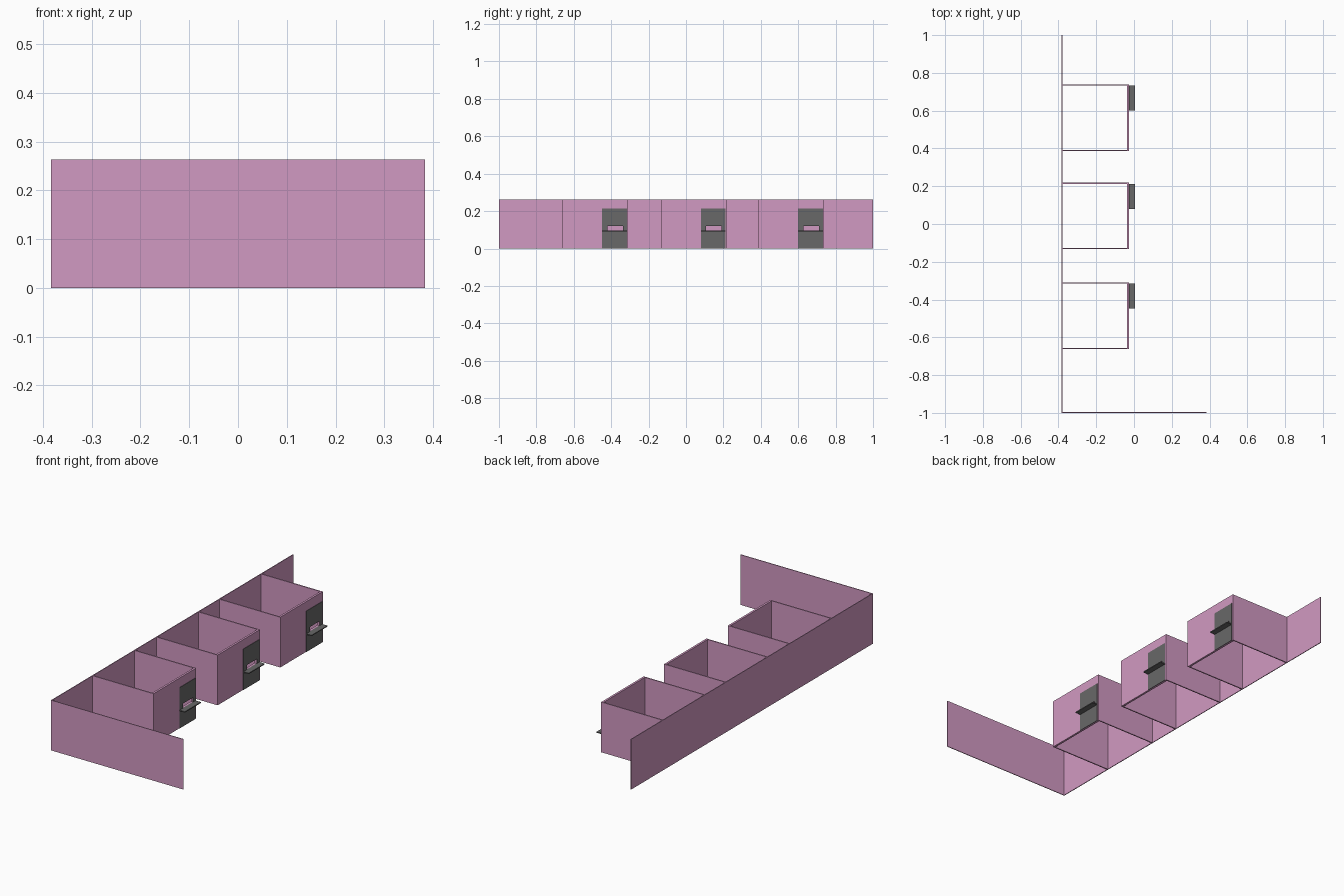
import bpy, bmesh

if "Cube" in bpy.data.objects:
    bpy.data.objects.remove(bpy.data.objects["Cube"])

H = 0.263                      # wall height
BACK = -0.383                  # outer face of the long wall
FRONT = -0.026                 # outer face of the booth fronts

pink = bpy.data.materials.new("pink_wall")
pink.diffuse_color = (0.64, 0.32, 0.54, 1)
pink.use_nodes = True
pink.node_tree.nodes["Principled BSDF"].inputs["Base Color"].default_value = pink.diffuse_color
grey = bpy.data.materials.new("dark_grey")
grey.diffuse_color = (0.14, 0.14, 0.14, 1)
grey.use_nodes = True
grey.node_tree.nodes["Principled BSDF"].inputs["Base Color"].default_value = grey.diffuse_color


def finish(name, bm, mat):
    bmesh.ops.recalc_face_normals(bm, faces=bm.faces)
    mesh = bpy.data.meshes.new(name)
    bm.to_mesh(mesh)
    bm.free()
    mesh.materials.append(mat)
    ob = bpy.data.objects.new(name, mesh)
    bpy.context.collection.objects.link(ob)
    return ob


def box(name, x, y, z, mat):
    bm = bmesh.new()
    bmesh.ops.create_cube(bm, size=1)
    for v in bm.verts:
        v.co = [r[0] if c < 0 else r[1] for c, r in zip(v.co, (x, y, z))]
    return finish(name, bm, mat)


def slotted_panel(name, x, y, z, slot_y, slot_z, mat):
    """Panel facing x with a rectangular slot cut through it."""
    bm = bmesh.new()

    def ring(px, ry, rz):
        return [bm.verts.new((px, ry[a], rz[b])) for a, b in ((0, 0), (1, 0), (1, 1), (0, 1))]

    loops = [ring(x[0], y, z), ring(x[1], y, z),
             ring(x[1], slot_y, slot_z), ring(x[0], slot_y, slot_z)]
    for k in range(4):
        a, b = loops[k], loops[(k + 1) % 4]
        for i in range(4):
            j = (i + 1) % 4
            bm.faces.new((a[i], a[j], b[j], b[i]))
    return finish(name, bm, mat)


# Long rear wall and the wall returning along the front
box("long_wall", (BACK, BACK + 0.004), (-1, 1), (0, H), pink)
box("end_wall", (BACK + 0.004, 0.383), (-1, -0.996), (0, H), pink)

# Three booths, each with two partitions, a slotted front, door and shelf
for n, (lo, hi) in enumerate(((-0.662, -0.309), (-0.132, 0.219), (0.387, 0.739)), 1):
    inner = FRONT - 0.011
    box(f"booth_{n}_near_partition", (BACK + 0.004, inner), (lo, lo + 0.006), (0, H), pink)
    box(f"booth_{n}_far_partition", (BACK + 0.004, inner), (hi - 0.006, hi), (0, H), pink)
    slot_y, slot_z = (hi - 0.111, hi - 0.029), (0.096, 0.12)
    door_y = (hi - 0.139, hi - 0.007)
    slotted_panel(f"booth_{n}_front", (inner, FRONT), (lo, hi), (0, H), slot_y, slot_z, pink)
    slotted_panel(f"booth_{n}_door", (FRONT, FRONT + 0.002), door_y, (0, 0.214), slot_y, slot_z, grey)
    box(f"booth_{n}_shelf", (FRONT + 0.002, 0.006), door_y, (0.091, 0.096), grey)
